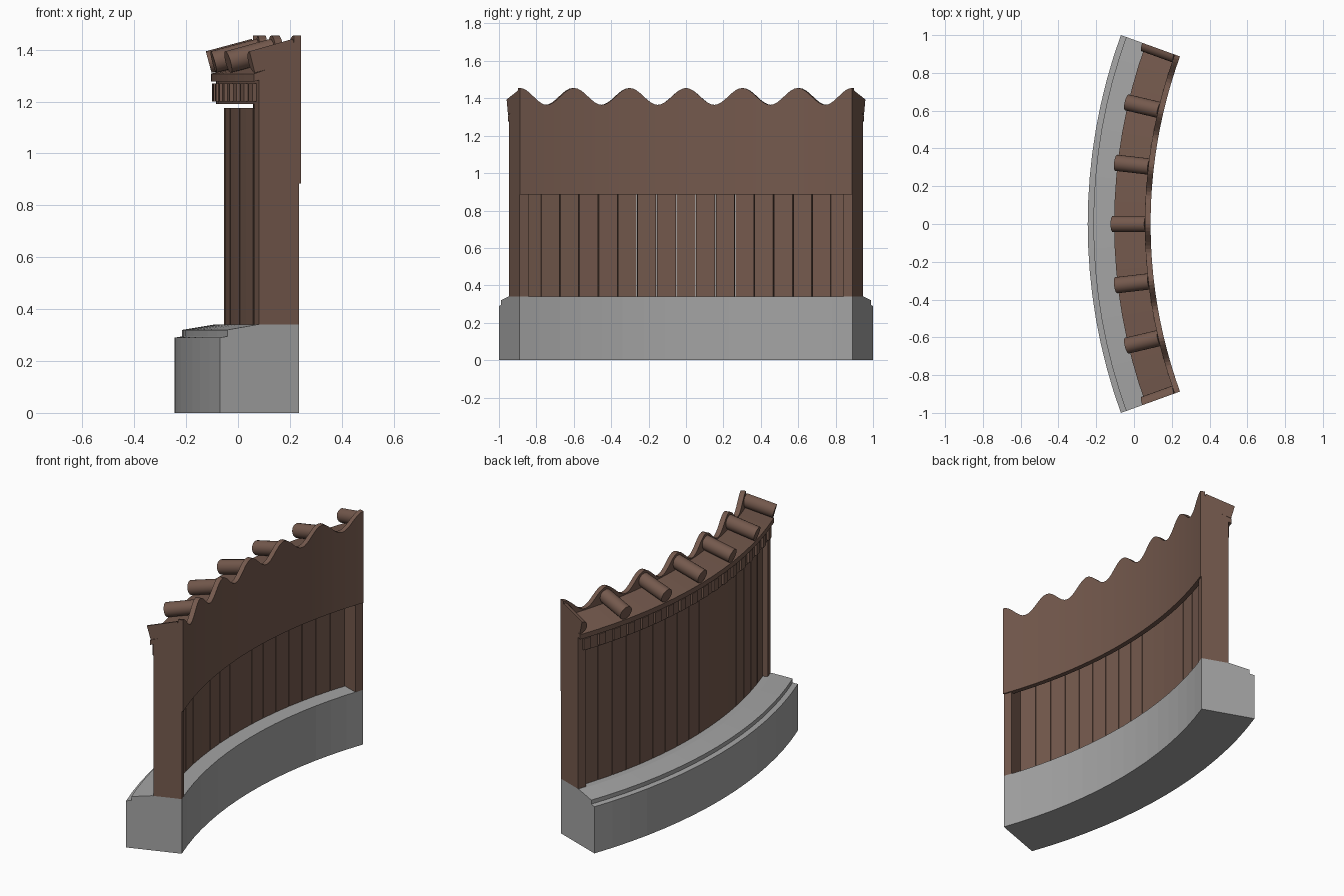
import bpy, bmesh, math

if "Cube" in bpy.data.objects:
    bpy.data.objects.remove(bpy.data.objects["Cube"])

C = 2.695                    # arc centre on the x axis
HALF = math.radians(19.89)   # half of the arc's opening angle
WAVE = HALF / 3              # one tile spacing


def material(name, rgb):
    m = bpy.data.materials.new(name)
    m.diffuse_color = (*rgb, 1)
    m.use_nodes = True
    m.node_tree.nodes["Principled BSDF"].inputs["Base Color"].default_value = m.diffuse_color
    return m


GREY = material("grey stone", (0.37, 0.37, 0.37))
BROWN = material("brown timber", (0.175, 0.10, 0.074))


def polar(r, a, z):
    return (C - r * math.cos(a), r * math.sin(a), z)


def add_sweep(bm, profile, a0, a1, n):
    """Sweep a closed (r, z) profile, or a function of angle, along the arc."""
    rings = []
    for i in range(n + 1):
        a = a0 + (a1 - a0) * i / n
        pts = profile(a) if callable(profile) else profile
        rings.append([bm.verts.new(polar(r, a, z)) for r, z in pts])
    k = len(rings[0])
    for p, q in zip(rings, rings[1:]):
        for j in range(k):
            bm.faces.new((p[j], p[(j + 1) % k], q[(j + 1) % k], q[j]))
    bm.faces.new(rings[0])
    bm.faces.new(rings[-1])


def finish(bm, name, mat, smooth=False):
    bmesh.ops.recalc_face_normals(bm, faces=bm.faces)
    me = bpy.data.meshes.new(name)
    bm.to_mesh(me)
    bm.free()
    me.materials.append(mat)
    ob = bpy.data.objects.new(name, me)
    bpy.context.collection.objects.link(ob)
    if smooth:
        bpy.ops.object.select_all(action='DESELECT')
        ob.select_set(True)
        bpy.context.view_layer.objects.active = ob
        bpy.ops.object.shade_smooth_by_angle(angle=math.radians(35))


def sweep(name, profile, mat, a0=-HALF, a1=HALF, n=16):
    bm = bmesh.new()
    add_sweep(bm, profile, a0, a1, n)
    finish(bm, name, mat)


def rect(r0, r1, z0, z1):
    return [(r0, z0), (r1, z0), (r1, z1), (r0, z1)]


# stone base with a small step and sloped top
sweep("stone_base", [(2.615, 0), (2.94, 0), (2.94, 0.29), (2.91, 0.295),
                     (2.91, 0.32), (2.79, 0.34), (2.615, 0.34)], GREY)

# end pillars with sloped tops
for side, name in ((-1, "pillar_front"), (1, "pillar_back")):
    sweep(name, [(2.615, 0.34), (2.78, 0.34), (2.78, 1.30), (2.615, 1.35)],
          BROWN, side * HALF, side * (HALF - 0.0195), 1)

# upright boards with thin gaps
bm = bmesh.new()
inner = HALF - 0.0195
step = 2 * inner / 17
for i in range(17):
    a = -inner + i * step
    add_sweep(bm, rect(2.715, 2.75, 0.34, 1.175), a + 0.0008, a + step - 0.0008, 1)
finish(bm, "wall_boards", BROWN)

# beam under the eaves and its row of small blocks
sweep("eaves_beam", rect(2.715, 2.78, 1.19, 1.29), BROWN)
bm = bmesh.new()
step = 2 * HALF / 18
for i in range(18):
    a = -HALF + (i + 0.5) * step
    add_sweep(bm, rect(2.77, 2.795, 1.20, 1.27), a - step * 0.22, a + step * 0.22, 1)
finish(bm, "eaves_blocks", BROWN)

# sloped roof slab
sweep("roof_slab", [(2.63, 1.325), (2.80, 1.277), (2.80, 1.307), (2.63, 1.36)], BROWN)


# inner panel with a wavy top
def panel(a):
    return rect(2.607, 2.637, 0.885, 1.41 + 0.045 * math.cos(2 * math.pi * a / WAVE))


sweep("wavy_panel", panel, BROWN, n=96)

# round roof tiles; the two at the ends are cut in half
RAD, SIDES = 0.043, 20
bm = bmesh.new()
for k in range(-3, 4):
    a = k * WAVE
    tangent = (math.sin(a), math.cos(a))
    n = SIDES if abs(k) < 3 else SIDES // 2
    sign = -1 if k == 3 else 1
    rings = []
    for r, z in ((2.808, 1.352), (2.63, 1.40)):
        ring = []
        for j in range(SIDES if n == SIDES else n + 1):
            t = 2 * math.pi * j / SIDES
            u, v = RAD * math.sin(t) * sign, RAD * math.cos(t)
            x, y, zz = polar(r + v * 0.26, a, z + v * 0.966)
            ring.append(bm.verts.new((x + u * tangent[0], y + u * tangent[1], zz)))
        rings.append(ring)
    p, q = rings
    m = len(p)
    for j in range(m):
        bm.faces.new((p[j], p[(j + 1) % m], q[(j + 1) % m], q[j]))
    bm.faces.new(p)
    bm.faces.new(q)
finish(bm, "roof_tiles", BROWN, smooth=True)
